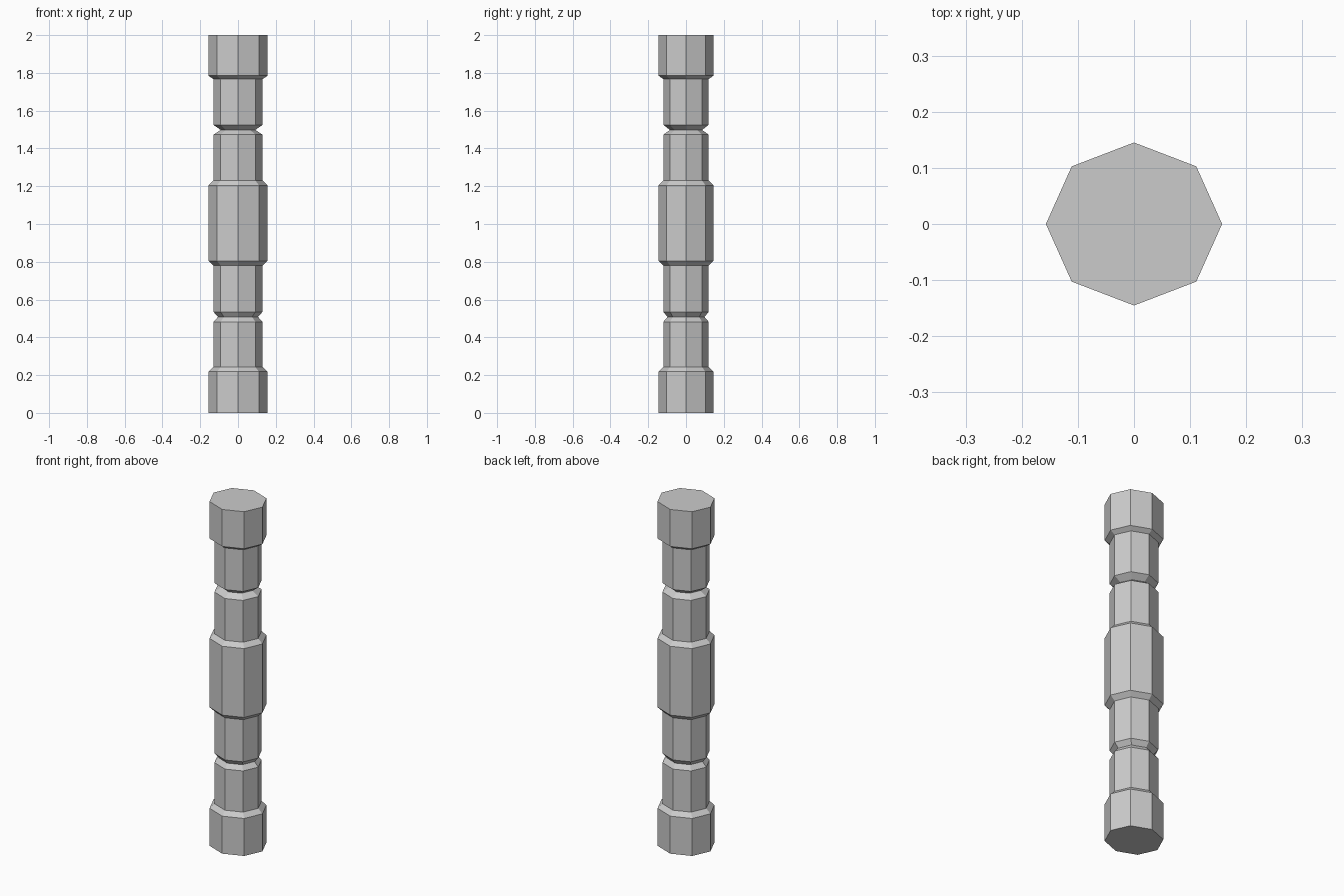
import bpy
import bmesh
from math import cos, sin, pi

cube = bpy.data.objects.get("Cube")
if cube:
    bpy.data.objects.remove(cube, do_unlink=True)

# Plain stone material
stone = bpy.data.materials.new("light grey stone")
stone.use_nodes = True
grey = (0.6, 0.6, 0.6, 1)
stone.diffuse_color = grey
stone.node_tree.nodes["Principled BSDF"].inputs["Base Color"].default_value = grey

SIDES = 8
DEPTH = 0.925          # the section is slightly flattened front to back
WIDE, SHAFT = 0.157, 0.13

# Outline from the floor up: (radius, height)
profile = [
    (WIDE, 0), (WIDE, 0.218),                      # foot block
    (SHAFT, 0.243), (SHAFT, 0.482),                # lower shaft
    (0.106, 0.508),                                # lower groove
    (SHAFT, 0.535), (SHAFT, 0.78),
    (WIDE, 0.805), (WIDE, 1.205),                  # middle block
    (SHAFT, 1.23), (SHAFT, 1.473),                 # upper shaft
    (0.092, 1.498),                                # upper groove
    (SHAFT, 1.525), (SHAFT, 1.767),
    (WIDE, 1.785), (WIDE, 2),                      # head block
]


def lathe(name, outline, material):
    """Stack octagonal rings along the outline and cap both ends."""
    bm = bmesh.new()
    angles = [2 * pi * i / SIDES for i in range(SIDES)]
    rings = [[bm.verts.new((r * cos(a), r * sin(a) * DEPTH, z)) for a in angles]
             for r, z in outline]
    for low, high in zip(rings, rings[1:]):
        for i in range(SIDES):
            j = (i + 1) % SIDES
            bm.faces.new((low[i], low[j], high[j], high[i]))
    bm.faces.new(rings[0][::-1])
    bm.faces.new(rings[-1])
    mesh = bpy.data.meshes.new(name)
    bm.to_mesh(mesh)
    bm.free()
    mesh.materials.append(material)
    obj = bpy.data.objects.new(name, mesh)
    bpy.context.collection.objects.link(obj)
    return obj


lathe("column", profile, stone)
